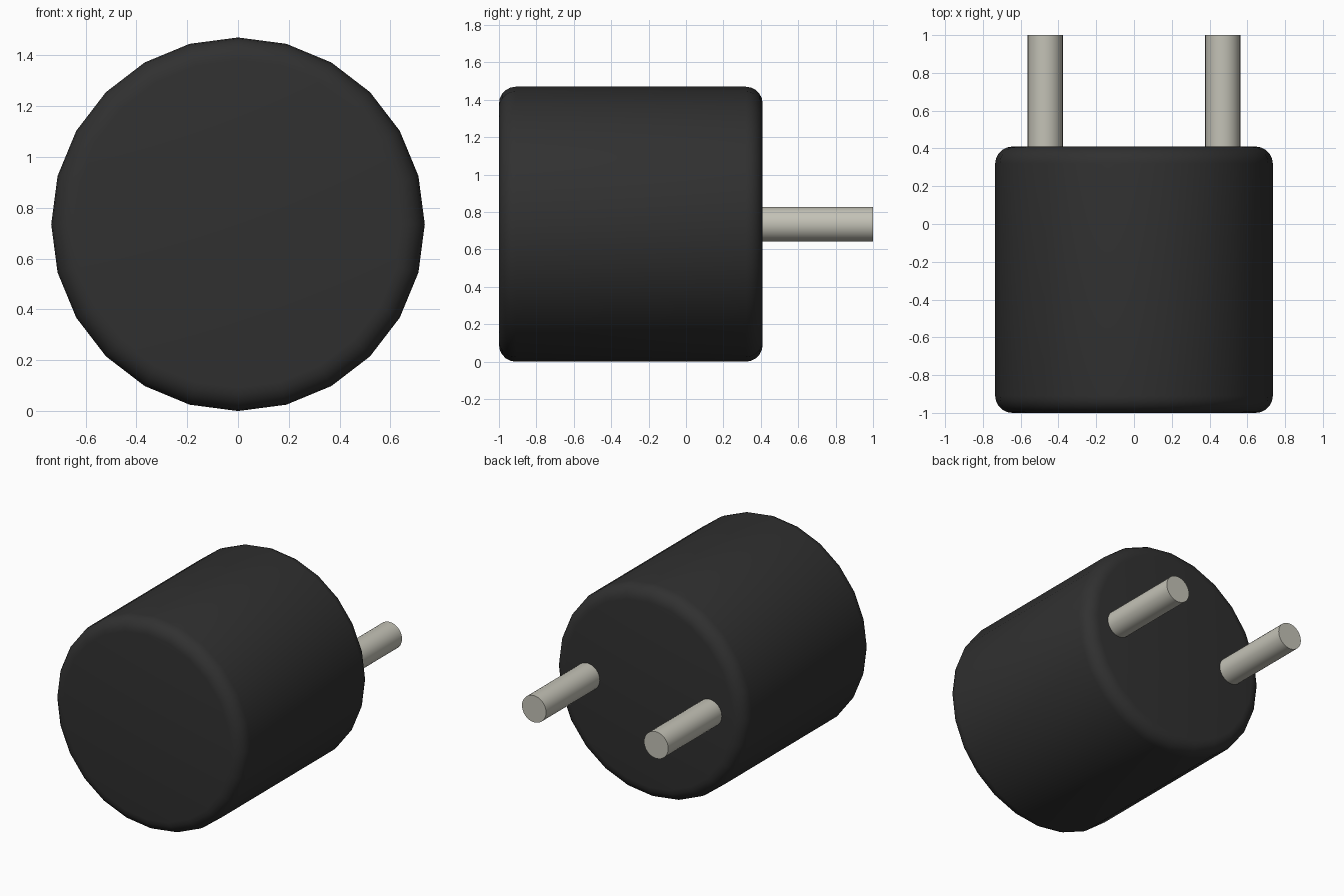
import bpy
import math

if "Cube" in bpy.data.objects:
    bpy.data.objects.remove(bpy.data.objects["Cube"], do_unlink=True)

RADIUS = 0.735


def material(name, color):
    mat = bpy.data.materials.new(name)
    mat.use_nodes = True
    mat.diffuse_color = color
    bsdf = next(n for n in mat.node_tree.nodes if n.type == "BSDF_PRINCIPLED")
    bsdf.inputs["Base Color"].default_value = color
    return mat


def rod(name, x, radius, y_front, y_back, sides, mat):
    """Cylinder lying along y at the height of the body's axis."""
    bpy.ops.mesh.primitive_cylinder_add(
        vertices=sides, radius=radius, depth=y_back - y_front,
        location=(x, (y_front + y_back) / 2, RADIUS),
        rotation=(math.pi / 2, 0, 0))
    obj = bpy.context.object
    obj.name = name
    obj.data.materials.append(mat)
    return obj


black = material("black plastic", (0.03, 0.03, 0.03, 1))
metal = material("pale metal", (0.55, 0.54, 0.47, 1))

# Round body with softened rims
body = rod("plug_body", 0, RADIUS, -1, 0.41, 24, black)
bevel = body.modifiers.new("rounded_rims", "BEVEL")
bevel.width = 0.09
bevel.segments = 5
bevel.limit_method = "ANGLE"
bevel.angle_limit = math.radians(40)
bpy.ops.object.modifier_apply(modifier=bevel.name)
bpy.ops.object.shade_smooth_by_angle(angle=math.radians(35))

# Two contact pins, rooted inside the body
for side, x in (("left", 0.47), ("right", -0.47)):
    rod(side + "_pin", x, 0.093, 0.3, 1, 32, metal)
    bpy.ops.object.shade_smooth_by_angle(angle=math.radians(35))
